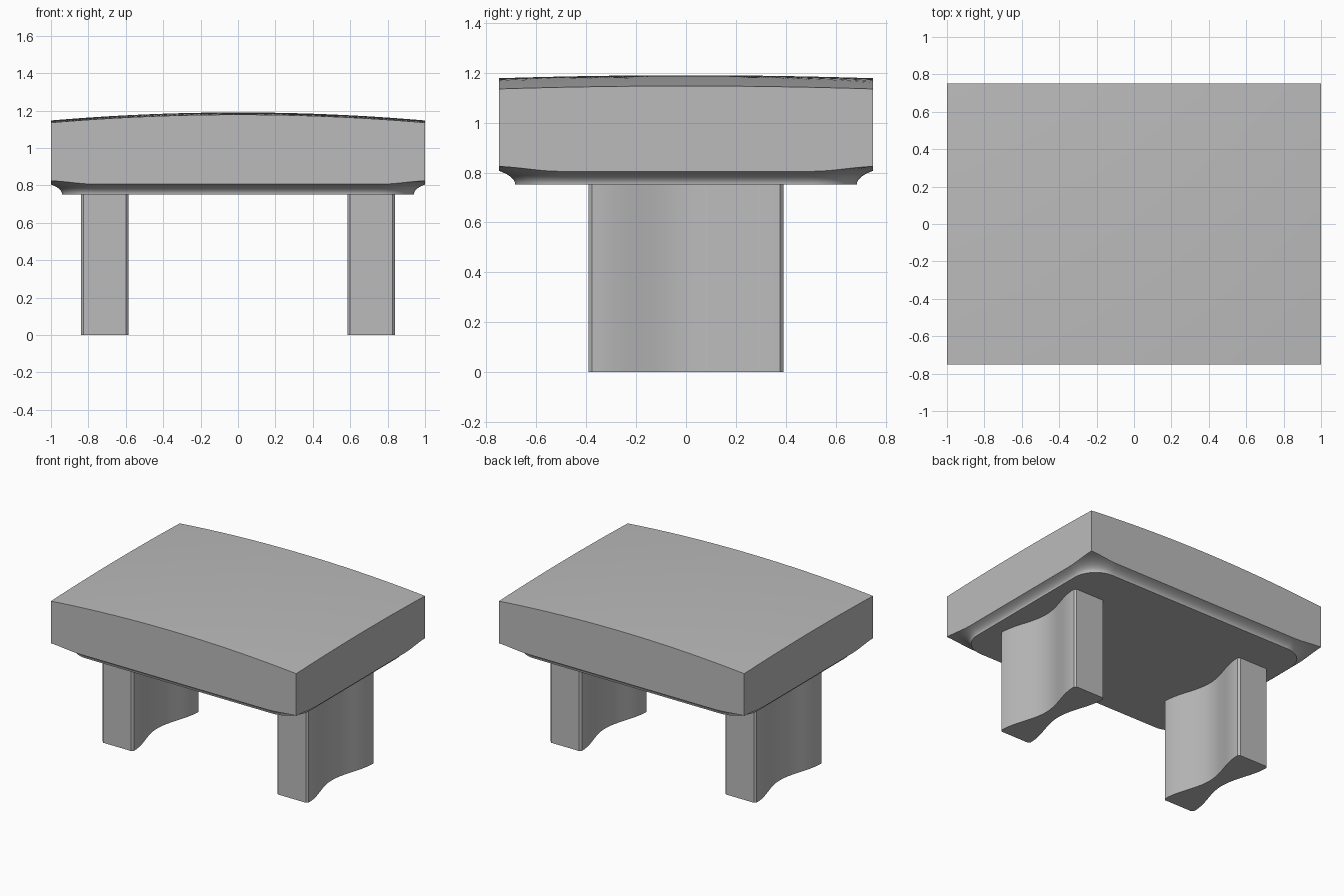
import bpy, bmesh, math

cube = bpy.data.objects.get("Cube")
if cube:
    bpy.data.objects.remove(cube, do_unlink=True)

grey = bpy.data.materials.new("plain grey")
grey.use_nodes = True
colour = (0.5, 0.5, 0.5, 1)
grey.diffuse_color = colour
grey.node_tree.nodes["Principled BSDF"].inputs["Base Color"].default_value = colour

HALF_X, HALF_Y = 1.0, 0.75
BASE_Z = 0.752


def stack_rings(name, rings, angle):
    """Bridge closed point loops from bottom to top and cap both ends."""
    bm = bmesh.new()
    loops = [[bm.verts.new(p) for p in ring] for ring in rings]
    n = len(loops[0])
    for low, high in zip(loops, loops[1:]):
        for i in range(n):
            j = (i + 1) % n
            bm.faces.new((low[i], low[j], high[j], high[i]))
    bm.faces.new(loops[0][::-1])
    bm.faces.new(loops[-1])
    bmesh.ops.recalc_face_normals(bm, faces=bm.faces)
    mesh = bpy.data.meshes.new(name)
    bm.to_mesh(mesh)
    bm.free()
    obj = bpy.data.objects.new(name, mesh)
    bpy.context.collection.objects.link(obj)
    mesh.materials.append(grey)
    bpy.ops.object.select_all(action="DESELECT")
    obj.select_set(True)
    bpy.context.view_layer.objects.active = obj
    bpy.ops.object.shade_smooth_by_angle(angle=math.radians(angle))
    return obj


def dome(x, y):
    return 1.19 - 0.043 * x * x - 0.012 * (y / HALF_Y) ** 2


def cove(d):
    return BASE_Z + 0.074 * math.sqrt(1 - (1 - min(d / 0.2, 1)) ** 2)


# Seat outline: rounded rectangle, with each point's outward direction
RADIUS = 0.18
cx, cy = 0.94 - RADIUS, 0.685 - RADIUS
diagonal = math.atan2(HALF_Y - cy, HALF_X - cx)
STEPS = 8
angles = [diagonal * i / STEPS for i in range(STEPS)]
angles += [diagonal + (math.pi / 2 - diagonal) * i / STEPS for i in range(STEPS + 1)]
quarter = [(cx + RADIUS * math.cos(a), cy + RADIUS * math.sin(a),
            math.cos(a), math.sin(a)) for a in angles]
corners = [quarter,
           [(-x, y, -u, v) for x, y, u, v in reversed(quarter)],
           [(-x, -y, -u, -v) for x, y, u, v in quarter],
           [(x, -y, u, -v) for x, y, u, v in reversed(quarter)]]
outline = []
for k, corner in enumerate(corners):
    outline += corner
    a, b = corner[-1], corners[(k + 1) % 4][0]
    for i in range(1, 16):
        t = i / 16
        outline.append((a[0] + (b[0] - a[0]) * t, a[1] + (b[1] - a[1]) * t, a[2], a[3]))


def reach(x, y, u, v):
    """Distance along the outward direction to the seat's square edge."""
    hits = []
    if abs(u) > 1e-6:
        hits.append((HALF_X - abs(x)) / abs(u))
    if abs(v) > 1e-6:
        hits.append((HALF_Y - abs(y)) / abs(v))
    return min(hits)


# Seat: concave underside edge, vertical sides, gently domed top
rings = []
for i in range(9):
    f = (i / 8) ** 2
    ring = []
    for x, y, u, v in outline:
        d = reach(x, y, u, v) * f
        ring.append((x + u * d, y + v * d, cove(d)))
    rings.append(ring)
edge = rings[-1]
for i in range(16):
    s = 1 - i / 16
    rings.append([(x * s, y * s, dome(x * s, y * s)) for x, y, z in edge])
stack_rings("seat", rings, 25)

# Legs: thick ends with a hollow on both broad faces and small corner chamfers
LEG_X, LEG_HALF, LEG_Y, CHAMFER = 0.7125, 0.1275, 0.39, 0.014
flat_y = LEG_Y - CHAMFER
side = [(LEG_HALF - CHAMFER, -LEG_Y)]
for i in range(33):
    y = flat_y * (i / 16 - 1)
    side.append((LEG_HALF - 0.075 * math.cos(math.pi * y / (2 * flat_y)) ** 2, y))
side.append((LEG_HALF - CHAMFER, LEG_Y))
section = side + [(-x, -y) for x, y in side]
for name, sign in (("left_leg", 1), ("right_leg", -1)):
    stack_rings(name, [[(sign * LEG_X + x, y, z) for x, y in section]
                       for z in (0, BASE_Z + 0.01)], 25)
